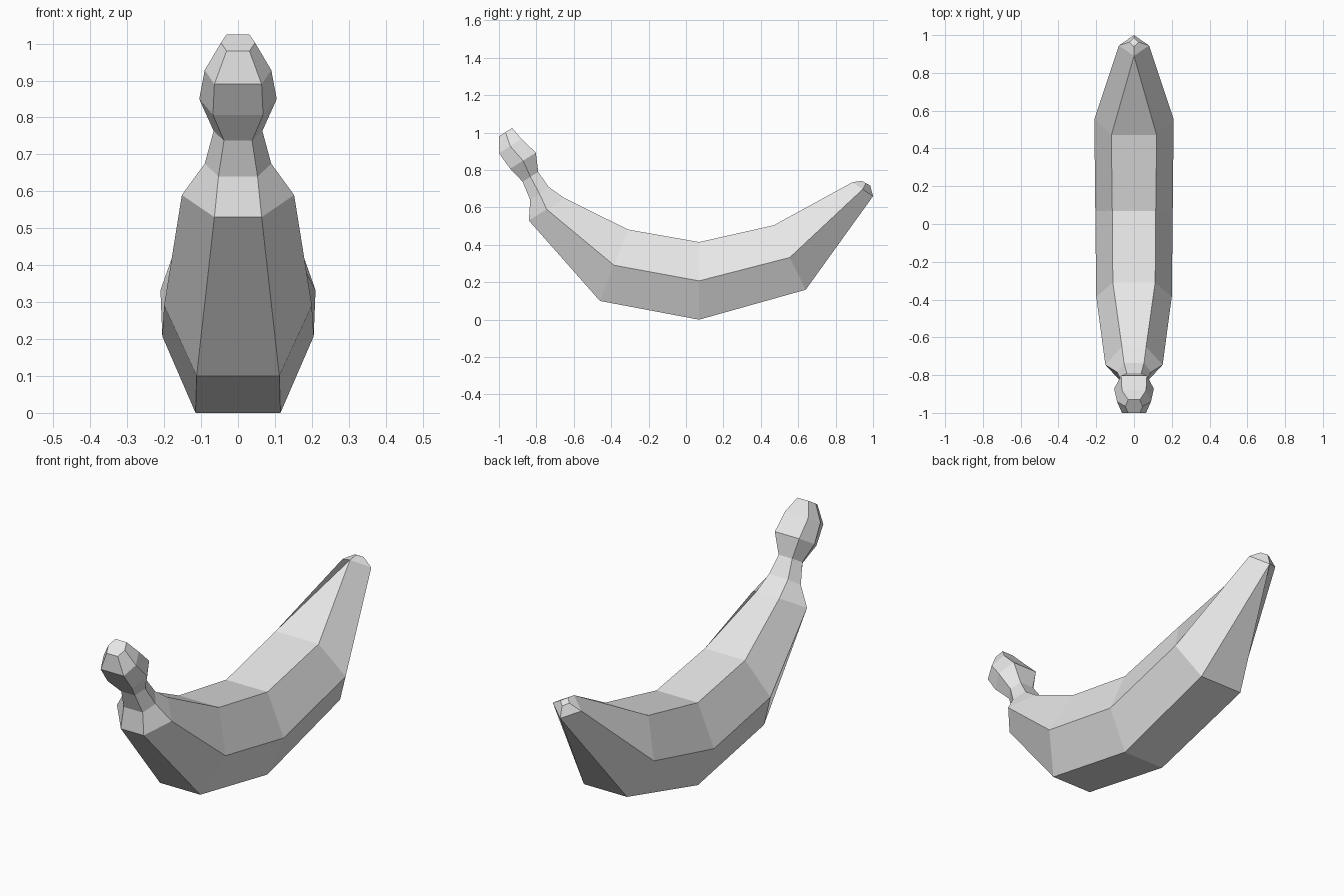
import bpy
import bmesh
from mathutils import Vector

default_cube = bpy.data.objects.get("Cube")
if default_cube:
    bpy.data.objects.remove(default_cube, do_unlink=True)


def make_material(name, colour):
    material = bpy.data.materials.new(name)
    material.use_nodes = True
    material.diffuse_color = colour
    shader = next(n for n in material.node_tree.nodes if n.type == "BSDF_PRINCIPLED")
    shader.inputs["Base Color"].default_value = colour
    return material


def add_ring(bm, outer, inner, side_width, flat_width):
    """Six-sided cross-section spanning the outer and inner curve."""
    middle = [(a + b) / 2 for a, b in zip(outer, inner)]
    corners = [
        (-flat_width, outer), (flat_width, outer), (side_width, middle),
        (flat_width, inner), (-flat_width, inner), (-side_width, middle),
    ]
    return [bm.verts.new(Vector((x, *point))) for x, point in corners]


def build_fruit(name, sections, material):
    bm = bmesh.new()
    rings = [add_ring(bm, *section) for section in sections]
    # Skin between neighbouring cross-sections
    for ring, following in zip(rings, rings[1:]):
        for i in range(len(ring)):
            j = (i + 1) % len(ring)
            bm.faces.new((ring[i], ring[j], following[j], following[i]))
    # Closed ends
    bm.faces.new(rings[0][::-1])
    bm.faces.new(rings[-1])
    # Zero-width flats collapse into the pointed tip
    bmesh.ops.remove_doubles(bm, verts=bm.verts[:], dist=0.0001)
    bmesh.ops.recalc_face_normals(bm, faces=bm.faces[:])
    mesh = bpy.data.meshes.new(name)
    bm.to_mesh(mesh)
    bm.free()
    mesh.materials.append(material)
    fruit = bpy.data.objects.new(name, mesh)
    bpy.context.scene.collection.objects.link(fruit)
    return fruit


# Outer (y, z), inner (y, z), half width at the sides, half width of the flats
stem_sections = [
    ((-1.0, 0.98), (-0.93, 1.025), 0.046, 0.031),
    ((-1.0, 0.89), (-0.88, 0.967), 0.09, 0.064),
    ((-0.94, 0.807), (-0.803, 0.893), 0.105, 0.068),
    ((-0.873, 0.737), (-0.79, 0.79), 0.066, 0.038),
    ((-0.833, 0.64), (-0.735, 0.71), 0.09, 0.053),
]
body_sections = [
    ((-0.84, 0.53), (-0.65, 0.65), 0.152, 0.064),
    ((-0.46, 0.1), (-0.31, 0.482), 0.2, 0.112),
    ((0.07, 0), (0.07, 0.415), 0.205, 0.115),
    ((0.64, 0.16), (0.47, 0.505), 0.21, 0.12),
]
tip_sections = [
    ((1.0, 0.66), (0.89, 0.735), 0.08, 0),
    ((0.985, 0.717), (0.94, 0.742), 0.025, 0),
]

grey = make_material("plain grey", (0.8, 0.8, 0.8, 1))
build_fruit("banana", stem_sections + body_sections + tip_sections, grey)
